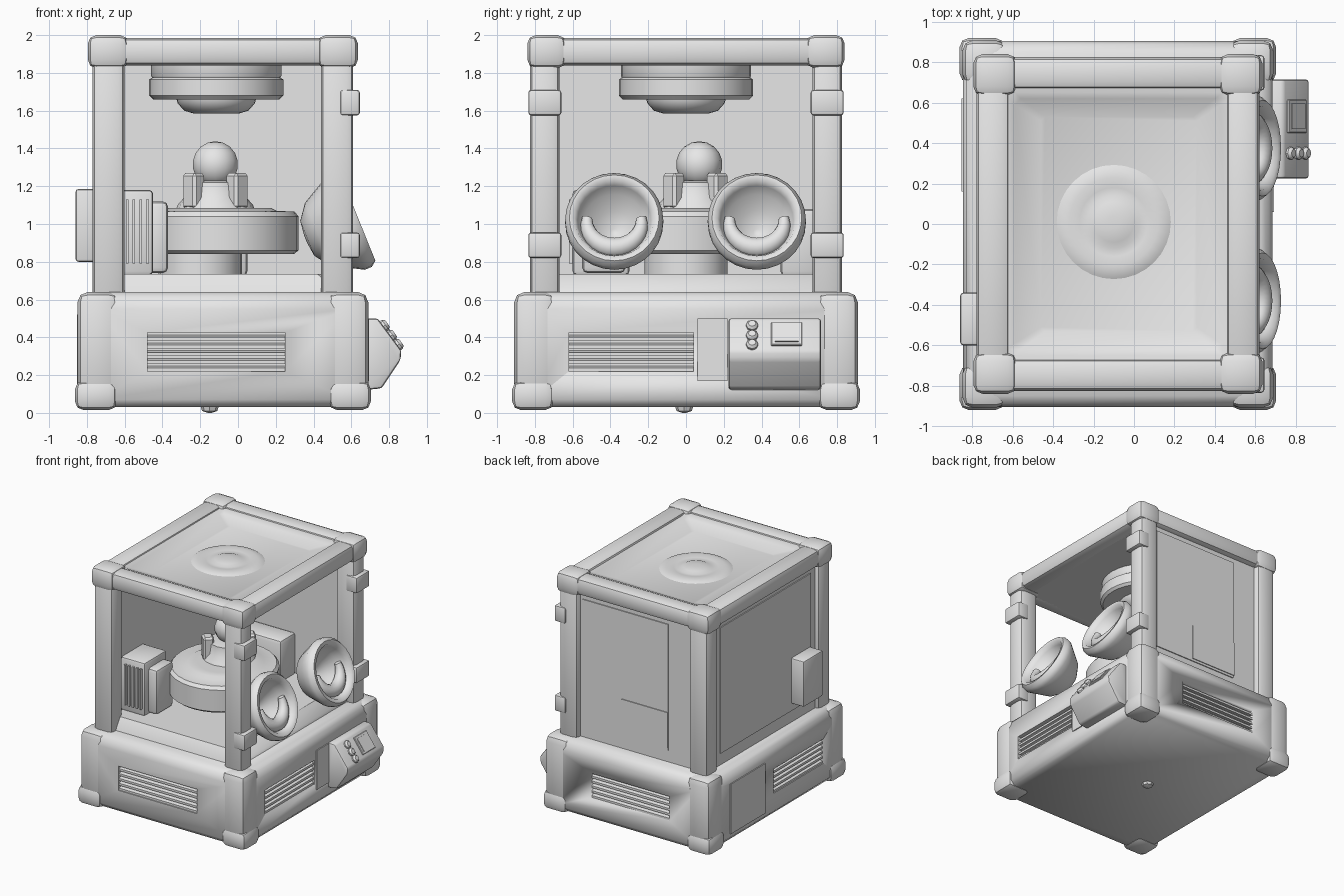
import bpy, bmesh, math
from mathutils import Matrix, Vector

if "Cube" in bpy.data.objects:
    bpy.data.objects.remove(bpy.data.objects["Cube"])

grey = bpy.data.materials.new("light_grey")
grey.diffuse_color = (0.8, 0.8, 0.8, 1)
grey.use_nodes = True
grey.node_tree.nodes["Principled BSDF"].inputs["Base Color"].default_value = grey.diffuse_color
CX = -0.08  # centre of the cabinet in x


def finish(name, bm, matrix=None, angle=35):
    if matrix is not None:
        bmesh.ops.transform(bm, matrix=matrix, verts=bm.verts)
    bmesh.ops.recalc_face_normals(bm, faces=bm.faces)
    me = bpy.data.meshes.new(name)
    bm.to_mesh(me)
    bm.free()
    me.materials.append(grey)
    for p in me.polygons:
        p.use_smooth = True
    me.set_sharp_from_angle(angle=math.radians(angle))
    ob = bpy.data.objects.new(name, me)
    bpy.context.collection.objects.link(ob)
    return ob


def box(name, lo, hi, bevel=0.0, segs=2, matrix=None):
    bm = bmesh.new()
    bmesh.ops.create_cube(bm, size=1)
    for v in bm.verts:
        v.co = [(a + b) / 2 + c * (b - a) for a, b, c in zip(lo, hi, v.co)]
    if bevel:
        bmesh.ops.bevel(bm, geom=bm.edges[:], offset=bevel, segments=segs,
                        profile=0.5, affect='EDGES')
    return finish(name, bm, matrix)


def loft(name, rings, cap=True, angle=35):
    """Skin stacked rings of points."""
    bm = bmesh.new()
    loops = [[bm.verts.new(p) for p in r] for r in rings]
    n = len(rings[0])
    for a, b in zip(loops, loops[1:]):
        for i in range(n):
            bm.faces.new((a[i], a[(i + 1) % n], b[(i + 1) % n], b[i]))
    if cap:
        bm.faces.new(loops[0])
        bm.faces.new(loops[-1])
    return finish(name, bm, None, angle)


def rect(x0, x1, y, c, z):
    """Rectangle ring with chamfered corners."""
    return [(x0 + c, -y, z), (x1 - c, -y, z), (x1, -y + c, z), (x1, y - c, z),
            (x1 - c, y, z), (x0 + c, y, z), (x0, y - c, z), (x0, -y + c, z)]


def lathe(name, profile, matrix, n=32, sy=1.0, angle=35):
    """Spin (radius, height) points around local z."""
    bm = bmesh.new()
    loops = []
    for r, h in profile:
        loops.append([bm.verts.new((r * math.cos(t), r * sy * math.sin(t), h))
                      for t in (2 * math.pi * i / n for i in range(n))])
    for a, b in zip(loops, loops[1:]):
        for i in range(n):
            bm.faces.new((a[i], a[(i + 1) % n], b[(i + 1) % n], b[i]))
    for l in (loops[0], loops[-1]):
        bm.faces.new(l)
    return finish(name, bm, matrix, angle)


T = lambda x, y, z: Matrix.Translation((x, y, z))

# base cabinet with rounded shoulders
base = loft("base", [rect(-0.81, 0.65, 0.87, 0.08, 0.03), rect(-0.845, 0.685, 0.905, 0.10, 0.07),
                     rect(-0.845, 0.685, 0.905, 0.10, 0.55), rect(-0.83, 0.67, 0.89, 0.10, 0.61),
                     rect(-0.79, 0.63, 0.85, 0.10, 0.64)], angle=50)

# recessed louvred vents on all four sides: (horizontal axis, start, end, face, outward sign)
vents = [(0, -0.48, 0.25, -0.905, -1), (0, -0.48, 0.25, 0.905, 1),
         (1, -0.62, 0.04, 0.685, 1), (1, -0.62, 0.04, -0.845, -1)]
for axis, s, e, face, sign in vents:
    a, b = sorted((face + sign * 0.05, face - sign * 0.05))
    span = lambda lo, hi, z0, z1: (((s, lo, z0), (e, hi, z1)) if axis == 0
                                   else ((lo, s, z0), (hi, e, z1)))
    cutter = box("vent_cutter", *span(a, b, 0.22, 0.425))
    mod = base.modifiers.new("vent", 'BOOLEAN')
    mod.operation, mod.object, mod.solver = 'DIFFERENCE', cutter, 'EXACT'
    bpy.context.view_layer.objects.active = base
    bpy.ops.object.modifier_apply(modifier=mod.name)
    bpy.data.objects.remove(cutter)
    a, b = sorted((face - sign * 0.055, face - sign * 0.008))
    for i in range(5):
        z = 0.235 + i * 0.041
        slat = box("vent_slat", *span(a, b, z - 0.004, z + 0.014))
        for v in slat.data.vertices:  # slope each slat downward and outward
            c = v.co[1 - axis]
            if abs(c - face) < 0.02:
                v.co.z -= 0.012

# corner feet, base corner guards, posts and top corner joints
for sx in (-1, 1):
    for sy in (-1, 1):
        def corner(name, x_in, x_out, y_in, y_out, z0, z1, bev, seg=2):
            xs = sorted((CX + sx * x_in, CX + sx * x_out))
            ys = sorted((sy * y_in, sy * y_out))
            return box(name, (xs[0], ys[0], z0), (xs[1], ys[1], z1), bev, seg)
        corner("foot", 0.56, 0.783, 0.70, 0.92, 0.015, 0.17, 0.045)
        corner("corner_guard", 0.55, 0.77, 0.69, 0.91, 0.10, 0.64, 0.055)
        corner("post", 0.52, 0.69, 0.67, 0.825, 0.60, 1.90, 0.035)
        corner("top_joint", 0.50, 0.715, 0.635, 0.84, 1.825, 2.0, 0.045)

# top rails
for s in (-1, 1):
    ys = sorted((s * 0.665, s * 0.825))
    box("top_rail_x", (-0.70, ys[0], 1.84), (0.55, ys[1], 1.985), 0.04)
    xs = sorted((CX + s * 0.535, CX + s * 0.70))
    box("top_rail_y", (xs[0], -0.72, 1.84), (xs[1], 0.72, 1.985), 0.04)

# dished roof with a central ripple
loft("roof", [rect(-0.70, 0.54, 0.74, 0.02, 1.84), rect(-0.70, 0.54, 0.74, 0.02, 1.965),
              rect(-0.62, 0.47, 0.65, 0.03, 1.965), rect(-0.59, 0.43, 0.62, 0.03, 1.945),
              rect(-0.46, 0.31, 0.53, 0.02, 1.905)])
lathe("roof_ripple", [(0.30, 1.895), (0.27, 1.912), (0.22, 1.922), (0.17, 1.915),
                      (0.13, 1.912), (0.10, 1.925), (0.03, 1.93)], T(-0.10, 0.01, 0))

# chamber floor and the two closed walls
loft("floor", [rect(-0.72, 0.56, 0.78, 0.03, 0.60), rect(-0.70, 0.54, 0.76, 0.03, 0.66),
               rect(-0.66, 0.45, 0.71, 0.03, 0.735)])
box("back_wall", (-0.70, 0.70, 0.62), (0.52, 0.775, 1.88))
box("left_wall", (-0.735, -0.70, 0.62), (-0.665, 0.70, 1.88))
box("back_plate", (-0.38, 0.77, 0.74), (0.42, 0.783, 1.80))
box("back_hatch", (-0.38, 0.78, 0.76), (0.05, 0.79, 1.06))
box("left_plate", (-0.743, -0.60, 0.74), (-0.73, 0.60, 1.80))
box("back_housing", (-0.38, 0.50, 0.72), (0.05, 0.71, 1.08), 0.03)

# filter box passing through the left wall
box("outer_filter", (-0.86, -0.60, 0.80), (-0.72, -0.34, 1.185), 0.015)
box("inner_filter", (-0.69, -0.60, 0.73), (-0.45, -0.30, 1.18), 0.02)
box("filter_neck", (-0.48, -0.55, 0.74), (-0.37, -0.32, 1.12), 0.03)
for i in range(5):
    x = -0.63 + i * 0.036
    box("filter_slat", (x, -0.62, 0.79), (x + 0.014, -0.59, 1.13))

# turntable with clamp and ball
lathe("pedestal", [(0.22, 0.70), (0.22, 0.86)], T(-0.2, 0, 0), 24)
lathe("turntable", [(0.39, 0.84), (0.415, 0.86), (0.415, 1.04), (0.395, 1.065), (0.30, 1.07),
                    (0.27, 1.085), (0.20, 1.085)], T(-0.095, -0.05, 0), 32, 1.06)
lathe("clamp_body", [(0.215, 1.06), (0.20, 1.10), (0.165, 1.14), (0.155, 1.22), (0.10, 1.23)],
      T(-0.12, 0.05, 0), 16)
for k in range(4):
    m = T(-0.12, 0.05, 0) @ Matrix.Rotation(k * math.pi / 2 + math.pi / 4, 4, 'Z')
    box("clamp_jaw", (0.12, -0.05, 1.08), (0.205, 0.05, 1.27), 0.015, 1, m)
bm = bmesh.new()
bmesh.ops.create_uvsphere(bm, u_segments=14, v_segments=9, radius=0.123)
finish("ball", bm, T(-0.12, 0.07, 1.315))

# ceiling lamp
lathe("ceiling_lamp", [(0.12, 1.585), (0.17, 1.60), (0.205, 1.64), (0.21, 1.66), (0.335, 1.66),
                       (0.355, 1.68), (0.355, 1.765), (0.34, 1.775), (0.345, 1.785),
                       (0.345, 1.86)], T(-0.115, 0, 0))

# glove ports tilted outward and up, with a drooping cuff inside
for y in (-0.38, 0.375):
    m = T(0.58, y, 1.01) @ Matrix.Rotation(math.radians(68), 4, 'Y')
    lathe("glove_port", [(0.02, -0.24), (0.10, -0.23), (0.18, -0.17), (0.235, -0.07),
                         (0.268, -0.01), (0.268, 0.03), (0.245, 0.06), (0.215, 0.055),
                         (0.20, 0.02), (0.17, -0.03), (0.10, -0.09), (0.02, -0.15)],
          m, 28, 0.97, 60)
    bm = bmesh.new()
    rings = []
    for i in range(17):  # half ring, open at the top
        t = math.radians(-100 + 200 * i / 16)
        rad = 0.055 * (0.45 + 0.55 * math.cos(t * 0.85))
        d = Vector((math.cos(t), math.sin(t), 0))
        rings.append([bm.verts.new(d * (0.145 + rad * math.cos(u)) +
                                   Vector((0, 0, rad * math.sin(u) - 0.005)))
                      for u in (2 * math.pi * j / 10 for j in range(10))])
    for a, b in zip(rings, rings[1:]):
        for j in range(10):
            bm.faces.new((a[j], a[(j + 1) % 10], b[(j + 1) % 10], b[j]))
    bm.faces.new(rings[0])
    bm.faces.new(rings[-1])
    finish("glove_cuff", bm, m, 60)

# hinge blocks on the right posts
for s in (-1, 1):
    ys = sorted((s * 0.66, s * 0.835))
    for z0, z1 in ((1.575, 1.71), (0.82, 0.955)):
        box("hinge", (0.54, ys[0], z0), (0.645, ys[1], z1), 0.015)

# control console with screen and knobs on its sloping face
prof = [(0.66, 0.50), (0.74, 0.50), (0.865, 0.33), (0.86, 0.28), (0.76, 0.13), (0.66, 0.12)]
bm = bmesh.new()
f = bm.faces.new([bm.verts.new((x, 0.225, z)) for x, z in prof])
ext = bmesh.ops.extrude_face_region(bm, geom=[f])
bmesh.ops.translate(bm, vec=(0, 0.49, 0),
                    verts=[g for g in ext["geom"] if isinstance(g, bmesh.types.BMVert)])
bmesh.ops.recalc_face_normals(bm, faces=bm.faces)
bmesh.ops.bevel(bm, geom=bm.edges[:], offset=0.015, segments=2, profile=0.5, affect='EDGES')
finish("console", bm)
slope = T(0.8025, 0, 0.415) @ Matrix.Rotation(math.atan2(0.17, 0.125), 4, 'Y')
box("screen_frame", (-0.075, 0.45, -0.01), (0.075, 0.615, 0.01), 0.004, 1, slope)
box("screen", (-0.055, 0.47, 0.008), (0.055, 0.595, 0.016), 0, 1, slope)
for h in (-0.055, 0.01, 0.07):
    lathe("knob", [(0.032, -0.01), (0.032, 0.012), (0.02, 0.026)], slope @ T(h, 0.35, 0), 8)

# service plates on the base sides and drain plug underneath
box("right_plate", (0.67, 0.06, 0.17), (0.693, 0.22, 0.50))
box("left_service_plate", (-0.853, 0.16, 0.10), (-0.83, 0.62, 0.52))
lathe("drain_plug", [(0.05, 0.04), (0.04, 0.01), (0.01, 0.0)], T(-0.15, -0.01, 0), 8)
